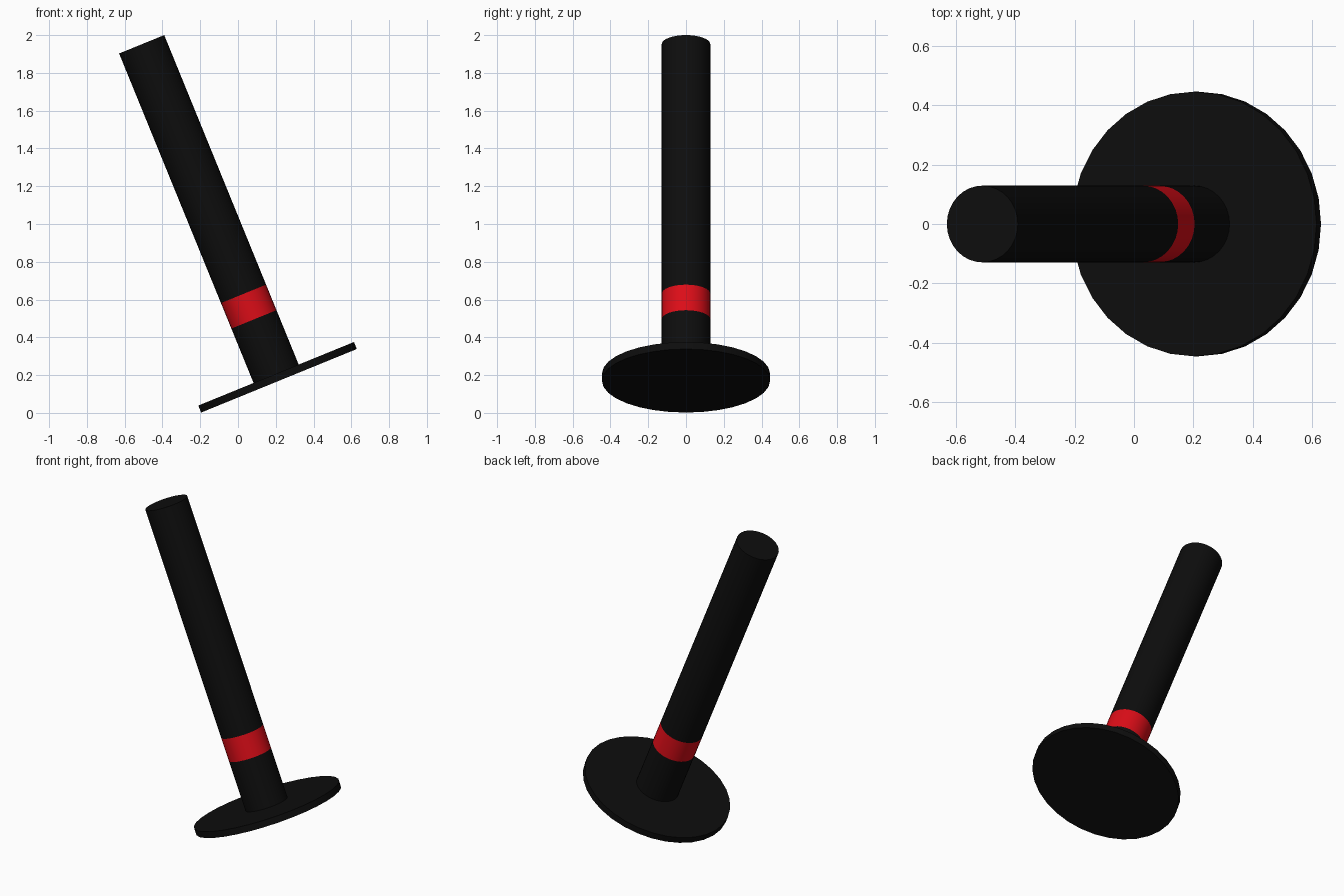
import bpy
from math import radians
from mathutils import Matrix, Vector

if "Cube" in bpy.data.objects:
    bpy.data.objects.remove(bpy.data.objects["Cube"])

# The whole model leans left about the centre of the base underside
TILT = Matrix.Rotation(radians(-22.2), 4, 'Y')
ORIGIN = Vector((0.217, 0, 0.170))


def material(name, rgb):
    m = bpy.data.materials.new(name)
    m.diffuse_color = (*rgb, 1)
    m.use_nodes = True
    m.node_tree.nodes["Principled BSDF"].inputs["Base Color"].default_value = m.diffuse_color
    return m


def tube(name, radius, start, end, mat, fill='NGON', sides=32):
    """Cylinder between two distances along the leaning axis."""
    pos = ORIGIN + TILT @ Vector((0, 0, (start + end) / 2))
    bpy.ops.mesh.primitive_cylinder_add(
        vertices=sides, radius=radius, depth=end - start,
        end_fill_type=fill, location=pos, rotation=TILT.to_euler())
    ob = bpy.context.object
    ob.name = name
    ob.data.materials.append(mat)
    bpy.ops.object.shade_smooth_by_angle(angle=radians(30))
    return ob


black = material("black", (0.004, 0.004, 0.004))
red = material("red", (0.72, 0.004, 0.009))

# Flat round base
tube("base_disc", 0.445, 0.0, 0.04, black)
# Shaft: lower stub, red ring, long upper part
tube("lower_shaft", 0.129, 0.04, 0.351, black, 'NOTHING')
tube("red_band", 0.129, 0.351, 0.497, red, 'NOTHING')
tube("upper_shaft", 0.129, 0.497, 1.924, black)
